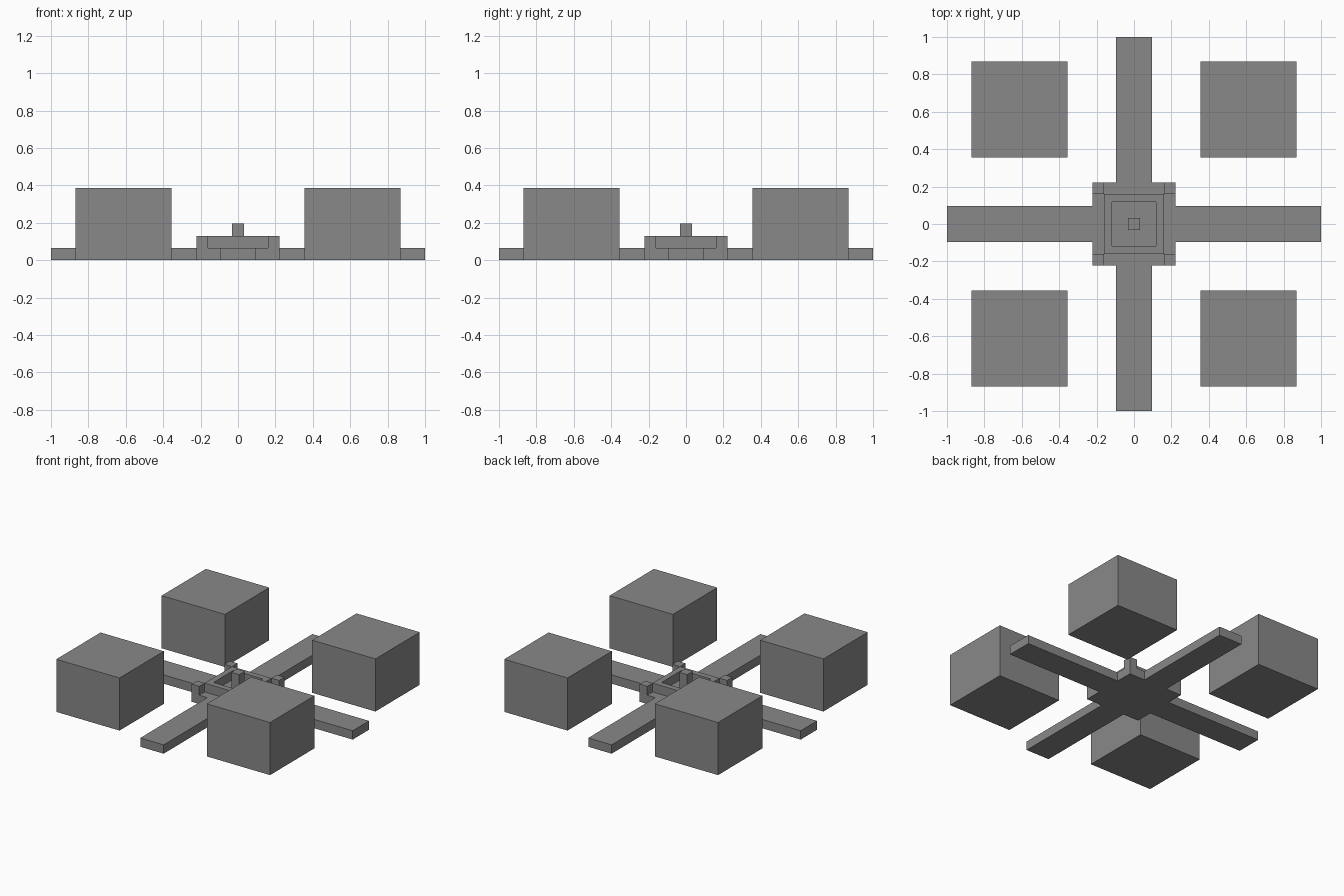
import bpy
import bmesh
from mathutils import Matrix, Vector

old = bpy.data.objects.get("Cube")
if old:
    bpy.data.objects.remove(old, do_unlink=True)

# Single stone colour
stone = bpy.data.materials.new("grey_stone")
stone.use_nodes = True
GREY = (0.25, 0.25, 0.25, 1)
stone.diffuse_color = GREY
stone.node_tree.nodes["Principled BSDF"].inputs["Base Color"].default_value = GREY

STEP = 0.065    # height of one course
BASE = 0.222    # half width of the plinth
RIM = 0.16      # half width of the basin
POOL = 0.10     # half width of the basin opening
PATH = 0.095    # half width of a path


def finish(name, bm):
    mesh = bpy.data.meshes.new(name)
    bm.to_mesh(mesh)
    bm.free()
    mesh.materials.append(stone)
    obj = bpy.data.objects.new(name, mesh)
    bpy.context.collection.objects.link(obj)
    return obj


def box(name, x, y, z):
    """Box spanning the given (low, high) ranges."""
    lo, hi = (Vector(v) for v in zip(x, y, z))
    bm = bmesh.new()
    bmesh.ops.create_cube(bm, size=1, matrix=Matrix.Translation((lo + hi) / 2)
                          @ Matrix.Diagonal((*(hi - lo), 1)))
    return finish(name, bm)


def span(sign, a, b):
    return sorted((sign * a, sign * b))


# Cross-shaped ground slab: square plinth with four paths, as one outline
corners = []
for turn in range(4):
    rot = Matrix.Rotation(turn * 1.5707963, 3, "Z")
    for p in ((BASE, -BASE), (BASE, -PATH), (1, -PATH), (1, PATH), (BASE, PATH)):
        corners.append(rot @ Vector((*p, 0)))
bm = bmesh.new()
outline = bm.faces.new([bm.verts.new(c) for c in corners])
top = bmesh.ops.extrude_face_region(bm, geom=[outline])["geom"]
bmesh.ops.translate(bm, vec=(0, 0, STEP),
                    verts=[v for v in top if isinstance(v, bmesh.types.BMVert)])
bmesh.ops.recalc_face_normals(bm, faces=bm.faces)
finish("cross_paths", bm)

# Basin: square block with its top inset and sunk to form the pool
basin = box("basin", (-RIM, RIM), (-RIM, RIM), (STEP, 2 * STEP))
bm = bmesh.new()
bm.from_mesh(basin.data)
lid = max(bm.faces, key=lambda f: f.calc_center_median().z)
bmesh.ops.inset_region(bm, faces=[lid], thickness=RIM - POOL)
floor = bmesh.ops.extrude_face_region(bm, geom=[lid])["geom"]
bmesh.ops.delete(bm, geom=[lid], context="FACES_ONLY")
bmesh.ops.translate(bm, vec=(0, 0, 0.002 - STEP),
                    verts=[v for v in floor if isinstance(v, bmesh.types.BMVert)])
bmesh.ops.recalc_face_normals(bm, faces=bm.faces)
bm.to_mesh(basin.data)
bm.free()

# Central spout
box("spout", (-0.032, 0.032), (-0.032, 0.032), (STEP, 3 * STEP))

# Corner posts and the four large blocks, one of each per quadrant
for sx, side in ((-1, "right"), (1, "left")):
    for sy, end in ((-1, "front"), (1, "back")):
        box(f"corner_post_{end}_{side}", span(sx, RIM, BASE),
            span(sy, RIM, BASE), (STEP, 2 * STEP))
        box(f"large_block_{end}_{side}", span(sx, 0.355, 0.87),
            span(sy, 0.355, 0.87), (0, 0.387))
